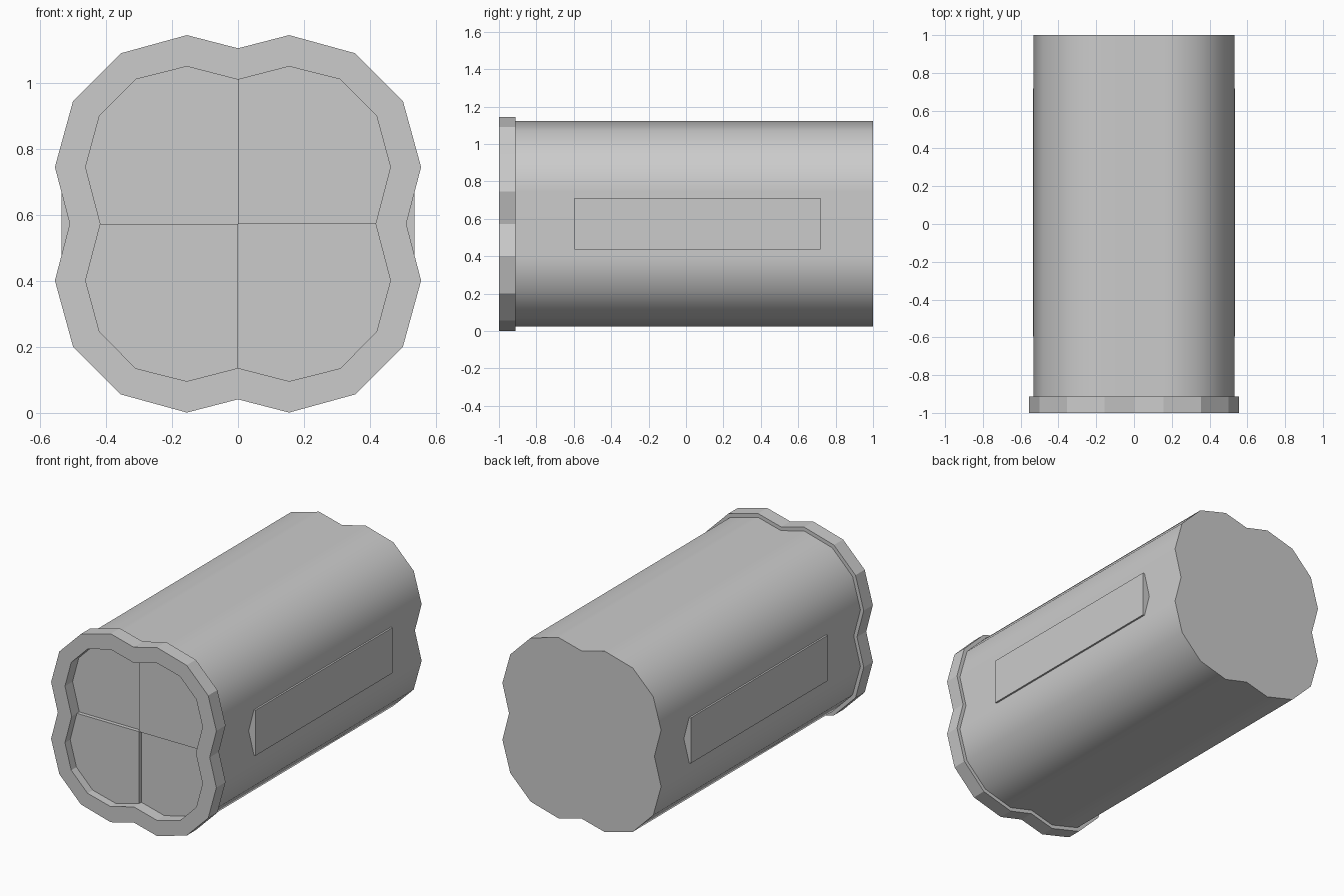
import bpy, bmesh, math

cube = bpy.data.objects.get("Cube")
if cube:
    bpy.data.objects.remove(cube, do_unlink=True)

MID_Z = 0.573

grey = bpy.data.materials.new("plain_grey")
grey.use_nodes = True
grey.diffuse_color = (0.6, 0.6, 0.6, 1)
grey.node_tree.nodes["Principled BSDF"].inputs["Base Color"].default_value = (0.6, 0.6, 0.6, 1)

# One quarter of each lobed outline, from the top notch to the side notch
RIM_OUTER = [(0, .532), (.155, .572), (.355, .517), (.5, .372), (.555, .172), (.51, 0)]
RIM_INNER = [(0, .437), (.155, .477), (.31, .438), (.42, .327), (.462, .172), (.417, 0)]
BODY = [(0, .509), (.155, .549), (.343, .497), (.48, .36), (.533, .172), (.488, 0)]


def full_outline(quarter):
    """Mirror a quarter outline into a closed loop."""
    right = quarter + [(x, -z) for x, z in reversed(quarter[:-1])]
    return right + [(-x, z) for x, z in reversed(right[1:-1])]


def add_loop(bm, outline, y):
    return [bm.verts.new((x, y, z + MID_Z)) for x, z in outline]


def bridge(bm, a, b):
    for i in range(len(a)):
        j = (i + 1) % len(a)
        bm.faces.new((a[i], a[j], b[j], b[i]))


def finish(bm, name):
    bmesh.ops.recalc_face_normals(bm, faces=bm.faces)
    mesh = bpy.data.meshes.new(name)
    bm.to_mesh(mesh)
    bm.free()
    mesh.materials.append(grey)
    obj = bpy.data.objects.new(name, mesh)
    bpy.context.collection.objects.link(obj)
    return obj


def prism(name, outline, y0, y1):
    bm = bmesh.new()
    front, back = add_loop(bm, outline, y0), add_loop(bm, outline, y1)
    bridge(bm, front, back)
    bm.faces.new(front)
    bm.faces.new(back)
    return finish(bm, name)


# Long smooth body
body = prism("body", full_outline(BODY), -0.915, 1)
bpy.ops.object.select_all(action='DESELECT')
body.select_set(True)
bpy.context.view_layer.objects.active = body
bpy.ops.object.shade_smooth_by_angle(angle=math.radians(40))

# Faceted front rim, open in the middle
bm = bmesh.new()
loops = [add_loop(bm, full_outline(q), y) for q, y in
         ((RIM_OUTER, -1), (RIM_OUTER, -0.912), (RIM_INNER, -0.912), (RIM_INNER, -1))]
for k in range(4):
    bridge(bm, loops[k], loops[(k + 1) % 4])
finish(bm, "front_rim")

# Four recessed quarter panels, alternating in depth
for side, sx in (("left", 1), ("right", -1)):
    for level, sz in (("upper", 1), ("lower", -1)):
        outline = [(0, 0)] + [(x * sx, z * sz) for x, z in RIM_INNER]
        prism(f"{level}_{side}_panel", outline, -0.95 if sx == sz else -0.927, -0.912)

# Flat plates bridging the side grooves
for side, sx in (("left", 1), ("right", -1)):
    outline = [(x * sx, z) for x, z in ((.47, -.138), (.535, -.138), (.535, .138), (.47, .138))]
    prism(f"{side}_side_plate", outline, -0.595, 0.718)
